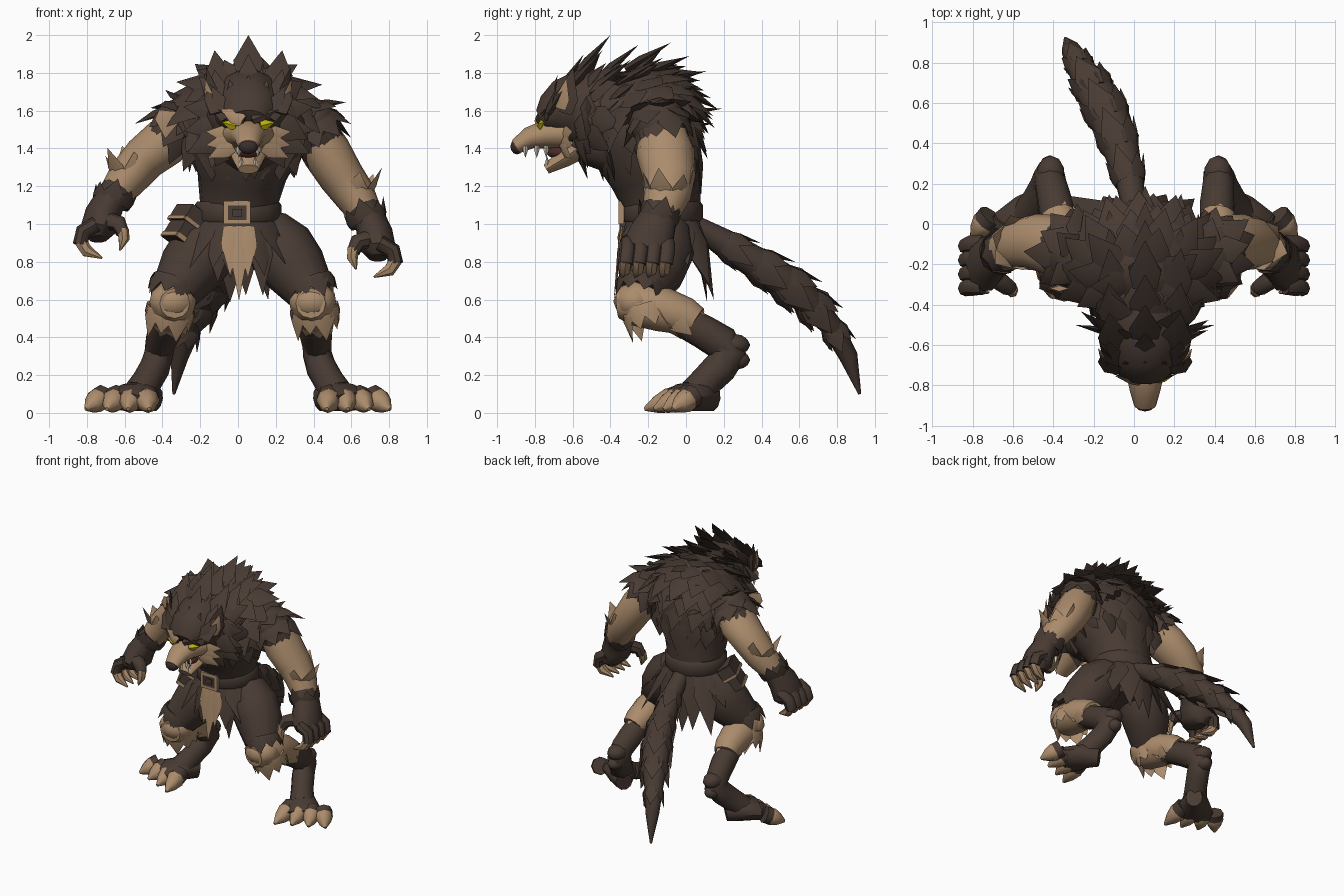
import bpy, bmesh
from math import sin, cos, pi, sqrt, radians
from mathutils import Vector, Matrix

cube = bpy.data.objects.get("Cube")
if cube:
    bpy.data.objects.remove(cube, do_unlink=True)

X, Y, Z = Vector((1, 0, 0)), Vector((0, 1, 0)), Vector((0, 0, 1))
HX = .055          # the head sits slightly to one side
made = []


def material(name, *rgb):
    m = bpy.data.materials.new(name)
    m.use_nodes = True
    m.diffuse_color = (*rgb, 1)
    m.node_tree.nodes["Principled BSDF"].inputs["Base Color"].default_value = (*rgb, 1)
    return m


DARK = material("dark brown fur", .065, .043, .033)
TAN = material("tan fur", .41, .262, .15)
BLACK = material("nose black", .042, .029, .024)
YELLOW = material("eye yellow", .52, .44, .005)
IVORY = material("tooth ivory", .7, .62, .5)
RED = material("mouth red", .07, .024, .02)


def build(name, mat, *steps):
    """Make one object from functions that each add geometry to its mesh."""
    bm = bmesh.new()
    for step in steps:
        step(bm)
    bmesh.ops.recalc_face_normals(bm, faces=bm.faces)
    mesh = bpy.data.meshes.new(name)
    bm.to_mesh(mesh)
    bm.free()
    mesh.materials.append(mat)
    ob = bpy.data.objects.new(name, mesh)
    bpy.context.collection.objects.link(ob)
    made.append(ob)
    return ob


def axes(t, ref):
    side = t.cross(ref).normalized()
    return side, side.cross(t).normalized()


def loft(pts, ref=Y, sides=10):
    """Skin elliptical rings (x, y, z, radius[, second radius]) along a path."""
    def step(bm):
        path, rings = [Vector(p[:3]) for p in pts], []
        for i, p in enumerate(pts):
            t = (path[min(i + 1, len(pts) - 1)] - path[max(i - 1, 0)]).normalized()
            side, up = axes(t, ref)
            angles = [2 * pi * k / sides for k in range(sides)]
            rings.append([bm.verts.new(path[i] + side * p[3] * cos(a) + up * p[-1] * sin(a)) for a in angles])
        for r, q in zip(rings, rings[1:]):
            for k in range(sides):
                j = (k + 1) % sides
                bm.faces.new((r[k], r[j], q[j], q[k]))
        bm.faces.new(rings[0])
        bm.faces.new(rings[-1])
    return step


def ball(c, r):
    return lambda bm: bmesh.ops.create_icosphere(
        bm, subdivisions=2, radius=1, matrix=Matrix.Translation(c) @ Matrix.Diagonal((*r, 1)))


def box(c, size):
    return lambda bm: bmesh.ops.create_cube(
        bm, size=1, matrix=Matrix.Translation(c) @ Matrix.Diagonal((*size, 1)))


def tuft(base, direction, normal, length, width, thick=.3):
    """A pointed, flattened lock of fur."""
    def step(bm):
        b, d = Vector(base), Vector(direction).normalized()
        s, n = axes(d, Vector(normal))
        rings = []
        for f, w in ((0, .75), (.35, 1)):
            c = b + d * length * f
            offs = (s, n * thick, -s, -n * thick)
            rings.append([bm.verts.new(c + o * width * w) for o in offs])
        tip = bm.verts.new(b + d * length)
        bm.faces.new(rings[0])
        for k in range(4):
            j = (k + 1) % 4
            bm.faces.new((rings[0][k], rings[0][j], rings[1][j], rings[1][k]))
            bm.faces.new((rings[1][k], rings[1][j], tip))
    return step


def ruff(c, axis, r, n, length, width, flare=.3, ref=Y):
    """A ring of tufts around a limb."""
    def step(bm):
        t = Vector(axis).normalized()
        side, up = axes(t, ref)
        for k in range(n):
            a = 2 * pi * (k + .3) / n
            out = side * cos(a) + up * sin(a)
            size = length * (1 if k % 2 else .75)
            tuft(Vector(c) + out * r, t + out * flare, out, size, width)(bm)
    return step


def coat(c, r, n, length, width, flow, lift, keep=lambda p: True):
    """Cover an ellipsoid evenly with tufts that follow a flow direction."""
    def step(bm):
        ball(c, r)(bm)
        for i in range(n):
            z = 1 - 2 * (i + .5) / n
            a, q = i * pi * (3 - sqrt(5)), sqrt(1 - z * z)
            u = Vector((q * cos(a), q * sin(a), z))
            p = Vector(c) + Vector([e * f for e, f in zip(u, r)])
            nrm = Vector([e / f for e, f in zip(u, r)]).normalized()
            f = Vector(flow) - nrm * nrm.dot(Vector(flow))
            if f.length > .1 and keep(p):
                size = length * (1 + .15 * sin(i * 5))
                tuft(p - nrm * .03, f.normalized() + nrm * lift, nrm, size, width)(bm)
    return step


# Torso, mane and crest
build("torso", DARK, loft([(0, -.1, .8, .15, .13), (0, -.11, .94, .22, .18), (0, -.12, 1.08, .2, .2),
                           (.02, -.16, 1.25, .235, .24), (.03, -.21, 1.42, .32, .3),
                           (.04, -.24, 1.58, .33, .28), (.04, -.3, 1.74, .18, .16)], sides=16))
build("body_mane", DARK, coat((.04, -.2, 1.56), (.35, .26, .28), 105, .2, .085, (0, .6, -1), .42,
                              lambda p: p.z > 1.36))
build("lower_back_fur", DARK, *[
    tuft((.02 + .1 * k, .06 - .03 * abs(k), 1.4), (0, .08, -1), Y, .25 - .04 * abs(k), .08) for k in (-2, -1, 0, 1, 2)])
build("chest_fur", DARK, *[
    tuft((.04 + .09 * k, -.48 + .03 * abs(k), 1.44), (0, .2, -1), Y, .22, .08) for k in (-2, -1, 0, 1, 2)])
build("head_mane", DARK, coat((HX, -.48, 1.58), (.23, .2, .22), 64, .18, .075, (0, 1, -.2), .65,
                              lambda p: p.y > -.6))
crest = []
for i, (y, z) in enumerate([(-.54, 1.9), (-.4, 2), (-.25, 1.95), (-.08, 1.96), (.02, 1.89), (.11, 1.81), (.19, 1.61)]):
    d = Vector((0, .55 + .08 * i, .85 - .13 * i)).normalized()
    for x in (-.13, 0, .13):
        tip = Vector((HX + x * 1.1, y - abs(x) * .3, z - abs(x) * .6))
        base = tip - d * .28
        crest.append(tuft(base, d + X * x, X.cross(d), .28, .08))
build("crest", DARK, *crest)

# Head
build("skull", DARK, loft([(HX, -.42, 1.62, .2), (HX, -.56, 1.62, .2, .2), (HX, -.66, 1.6, .165, .165),
                           (HX, -.72, 1.575, .14, .115), (HX, -.765, 1.55, .1, .06)], Z, 14))
build("forehead_fur", DARK, *[tuft((HX + .055 * k, -.74, 1.6 - .02 * abs(k)), (.25 * k, .32, 1), Y, .2, .055)
                              for k in (-2, -1, 0, 1, 2)])
build("throat", DARK, loft([(HX, -.4, 1.42, .2, .16), (HX, -.53, 1.43, .15, .12), (HX, -.6, 1.44, .1, .08)], Z))
build("muzzle", TAN, loft([(HX, -.62, 1.48, .15, .085), (HX, -.74, 1.475, .095, .078),
                           (HX, -.83, 1.455, .075, .058), (HX, -.9, 1.41, .055, .04)], Z, 12))
build("lower_jaw", TAN, loft([(HX, -.56, 1.41, .11, .07), (HX, -.65, 1.345, .085, .05),
                              (HX, -.74, 1.29, .055, .028)], Z))
build("mouth", RED, ball((HX, -.66, 1.38), (.065, .08, .04)))
build("nose", BLACK, ball((HX, -.895, 1.41), (.052, .035, .042)))
teeth = []
for s in (1, -1):
    teeth += [tuft((HX + s * .05, y, 1.415), -Z, Y, .065, .014, 1) for y in (-.85, -.79, -.74)]
    teeth += [tuft((HX + s * .038, y, 1.3), Z, Y, .06, .013, 1) for y in (-.735, -.69)]
build("teeth", IVORY, *teeth)
for s, side in ((1, "left"), (-1, "right")):
    build(side + "_eye", YELLOW, tuft((HX + s * .065, -.778, 1.52), (s, .35, .25), Y, .085, .026, .6))
    build(side + "_brow", DARK, tuft((HX + s * .02, -.785, 1.55), (s, .3, .4), Y, .16, .028, .5))
    build(side + "_cheek_fur", TAN, *[tuft((HX + s * .08, -.66, 1.475 - .03 * k), (s, .4, .1 - .3 * k), Y, .16, .045)
                                      for k in (0, 1, 2)])
    build(side + "_whisker_mane", DARK, *[tuft((HX + s * .15, -.54, 1.6 - .07 * k), (s, .2, .1 - .3 * k), Y, .2, .065)
                                          for k in (0, 1, 2)])
    ear, face = (s * .2, .2, 1), (s, -.7, 0)
    build(side + "_ear", DARK, tuft((HX + s * .175, -.645, 1.59), ear, face, .25, .07, .4))
    build(side + "_inner_ear", TAN, tuft((HX + s * .197, -.665, 1.61), ear, face, .17, .045, .4))
build("brow_patch", TAN, tuft((HX - .03, -.79, 1.545), (-1, .3, .55), Y, .14, .042, .4))

# Arms: the right one is raised a little
for s, side in ((1, "left"), (-1, "right")):
    def arm(x, y, z, *r):
        lift = (.1 if s < 0 else 0) * min(1, max(0, (1.5 - z) / .25))
        shift = .04 * min(1, max(0, (z - .9) / .5))
        return (s * x + shift, y, z + lift, *r)

    def path(*pts):
        return [arm(*p) for p in pts]

    build(side + "_shoulder", DARK, coat(arm(.35, -.14, 1.53), (.14, .165, .14), 32, .16, .07, (s * .5, .2, -1), .3))
    build(side + "_arm", TAN, loft(path((.34, -.13, 1.52, .12), (.43, -.11, 1.38, .13, .155), (.52, -.09, 1.25, .12, .14),
                                        (.6, -.1, 1.15, .11, .125), (.66, -.13, 1.06, .09, .1)), sides=12),
          ruff(arm(.58, -.1, 1.16), (s * .15, 0, 1), .09, 6, .17, .06, .35))
    build(side + "_hand", DARK, loft(path((.65, -.13, 1.08, .09, .11), (.69, -.15, 1.02, .085, .105), (.72, -.18, .95, .095, .125),
                                          (.74, -.2, .87, .095, .14), (.74, -.21, .82, .05, .1))),
          ruff(arm(.68, -.15, 1), (-s * .3, .2, 1), .085, 7, .13, .055, .3))
    fingers, claws = [], []
    for i in range(4):
        y = -.31 + .07 * i
        fingers.append(loft(path((.75, y, .9, .042), (.82, y, .86, .042), (.835, y - .01, .79, .04)), sides=8))
        claws.append(loft(path((.835, y - .01, .81, .036), (.8, y - .015, .755, .034), (.72, y - .03, .72, .006)), sides=7))
    fingers.append(loft(path((.7, -.26, .92, .05), (.63, -.31, .9, .045), (.61, -.32, .85, .035)), sides=8))
    claws.append(loft(path((.61, -.32, .87, .034), (.605, -.335, .82, .03), (.625, -.34, .76, .005)), sides=7))
    build(side + "_fingers", DARK, *fingers)
    build(side + "_finger_claws", TAN, *claws)
build("shoulder_patch", TAN, tuft((-.37, -.32, 1.6), (-.1, 0, -1), Y, .15, .065, .3))

# Legs
for s, side in ((1, "left"), (-1, "right")):
    def leg(x, y, z, *r):
        return (s * x + .025 * min(1, max(0, (z - .35) * 6)), y, z, *r)

    def path(*pts):
        return [leg(*p) for p in pts]

    build(side + "_thigh", DARK, loft(path((.12, -.1, .98, .13), (.2, -.13, .87, .18), (.28, -.17, .76, .17),
                                           (.36, -.24, .64, .13)), sides=12),
          ruff(leg(.35, -.23, .7), (s * .4, -.2, -1), .115, 9, .13, .06, .12))
    build(side + "_knee", TAN, loft(path((.36, -.36, .58, .08), (.37, -.28, .585, .12), (.38, -.13, .55, .12),
                                         (.39, .0, .51, .1), (.4, .05, .48, .085)), X, 12),
          ball(leg(.37, -.27, .59), (.13, .115, .1)),
          ruff(leg(.38, -.22, .57), (s * .1, .3, -1), .115, 9, .17, .06, .05),
          ruff(leg(.385, -.06, .53), (0, 1, -.8), .085, 7, .15, .055, .05, X))
    build(side + "_lower_leg", DARK, loft(path((.39, -.04, .5, .085), (.4, .09, .43, .09), (.415, .19, .37, .095, .08),
                                               (.42, .23, .31, .095, .08), (.44, .18, .24, .09, .08), (.48, .11, .17, .085, .08),
                                               (.52, .05, .1, .09)), X),
          ball(leg(.415, .25, .36), (.07, .09, .06)), ball(leg(.42, .27, .28), (.055, .07, .05)))
    build(side + "_foot", DARK, loft(path((.44, .14, .075, .06, .07), (.51, .07, .09, .1, .085),
                                          (.57, -.02, .08, .14, .075), (.6, -.07, .06, .13, .05)), Z))
    toes, claws = [], []
    for i in range(4):
        a = Vector(leg(.485 + .075 * i, -.02 + .02 * i, .09))
        b = Vector(leg(.47 + .112 * i, -.22 + .05 * i, .02))
        toes.append(loft([(*a, .065), (*a.lerp(b, .4), .063)], Z, 8))
        claws.append(loft([(*a.lerp(b, f), r) for f, r in ((.22, .06), (.35, .066), (.68, .046), (1, .01))], Z, 8))
    build(side + "_toes", DARK, *toes)
    build(side + "_toe_claws", TAN, *claws)

# Belt, buckle, pouch and skirt
build("belt", DARK, loft([(0, -.125, z, r, r - .015) for z, r in ((1.01, .22), (1.025, .23), (1.1, .23), (1.12, .215))],
                         sides=16))
build("buckle", TAN, *[box((x, -.342, 1.06), (.022, .03, .12)) for x in (-.065, .055)],
      *[box((-.005, -.342, z), (.14, .03, .022)) for z in (1.01, 1.11)])
build("buckle_plate", DARK, box((-.005, -.335, 1.06), (.11, .03, .09)), box((-.005, -.348, 1.06), (.05, .02, .04)))
pouch = build("pouch", DARK, box((0, 0, 0), (.1, .18, .2)), box((-.01, 0, .05), (.11, .2, .09)))
trim = build("pouch_trim", TAN, *[box((-.01, y, .01), (.11, .008, .02)) for y in (-.102, .102)],
             box((-.067, 0, .01), (.008, .2, .02)), box((0, -.092, -.085), (.1, .008, .025)),
             box((-.052, 0, -.085), (.008, .18, .025)))
for ob in (pouch, trim):
    ob.location, ob.rotation_euler = (-.28, -.17, .99), (0, .6, .45)
skirt = []
for k in range(18):
    a = 2 * pi * k / 18
    out, wide = Vector((cos(a), sin(a), 0)), abs(cos(a))
    length = .28 + (.13 if sin(a) > .4 else 0) + .04 * (k % 2)
    skirt.append(tuft((out.x * .19, -.12 + out.y * .18, 1.03), out * (.1 + .8 * wide ** 2) - Z, out, length, .09, .3))
skirt += [tuft((x, -.3, .95), (x * .3, 0, -1), Y, size, .06) for x, size in ((-.1, .26), (.12, .33))]
build("skirt", DARK, *skirt)
build("loincloth", TAN, *[tuft((x, -.335, .99), (x * .2, -.12, -1), Y, size, .05, .25)
                          for x, size in ((-.04, .27), (.005, .4), (.05, .28))])

# Tail
tail = [(.01, .04, 1, .05, .06), (-.02, .2, .9, .075, .07), (-.06, .36, .8, .085, .09), (-.11, .5, .71, .09, .1),
        (-.18, .64, .6, .08, .1), (-.26, .77, .46, .058, .07), (-.31, .86, .3, .05, .05), (-.34, .92, .1, .008)]
locks = []
for p, q in zip(tail[1:6], tail[2:]):
    locks.append(ruff(p[:3], Vector(q[:3]) - Vector(p[:3]), p[3] * .85, 6, p[3] * 2.5, p[4] * .7, .25, X))
build("tail", DARK, loft(tail, X, 10), *locks)

# Soft shading with crisp edges
bpy.ops.object.select_all(action='DESELECT')
for ob in made:
    ob.select_set(True)
bpy.context.view_layer.objects.active = made[0]
bpy.ops.object.shade_smooth_by_angle(angle=radians(45))
